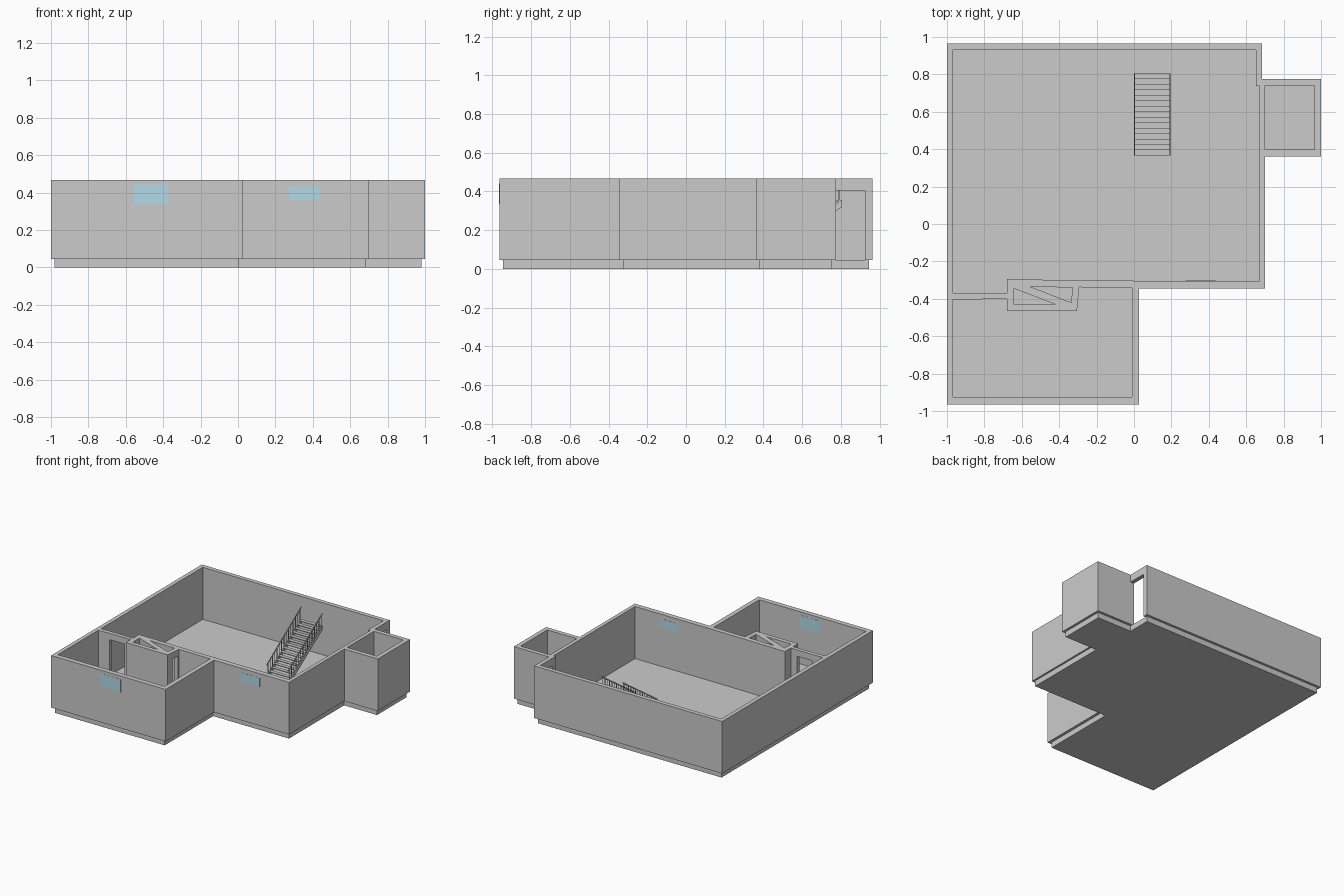
import bpy, bmesh
from mathutils import Vector

if "Cube" in bpy.data.objects:
    bpy.data.objects.remove(bpy.data.objects["Cube"])

FLOOR, TOP = 0.045, 0.467


def prism(name, pts, z0, z1):
    """Extrude a plan outline between two heights."""
    bm = bmesh.new()
    face = bm.faces.new([bm.verts.new((x, y, z0)) for x, y in pts])
    ext = bmesh.ops.extrude_face_region(bm, geom=[face])
    for v in ext["geom"]:
        if isinstance(v, bmesh.types.BMVert):
            v.co.z = z1
    bmesh.ops.recalc_face_normals(bm, faces=bm.faces)
    me = bpy.data.meshes.new(name)
    bm.to_mesh(me)
    bm.free()
    ob = bpy.data.objects.new(name, me)
    bpy.context.collection.objects.link(ob)
    return ob


def box(name, x0, x1, y0, y1, z0, z1):
    return prism(name, [(x0, y0), (x1, y0), (x1, y1), (x0, y1)], z0, z1)


def side_panel(name, x0, x1, yz):
    """Extrude a side (y, z) outline along x."""
    ob = prism(name, yz, x0, x1)
    for v in ob.data.vertices:
        y, z, x = v.co
        v.co = Vector((x, y, z))
    return ob


def cut(target, cutter):
    mod = target.modifiers.new("cut", "BOOLEAN")
    mod.operation, mod.solver, mod.object = "DIFFERENCE", "EXACT", cutter
    bpy.context.view_layer.objects.active = target
    bpy.ops.object.modifier_apply(modifier=mod.name)
    bpy.data.objects.remove(cutter)


# Floor slab, slightly inset under the walls
prism("floor_slab", [(-.98, -.945), (.005, -.945), (.005, -.325), (.685, -.325),
                     (.685, .38), (.98, .38), (.98, .755), (.667, .755),
                     (.667, .945), (-.98, .945)], 0, FLOOR)

# Wall block
walls = prism("walls", [(-1, -.965), (.027, -.965), (.027, -.345), (.7, -.345),
                        (.7, .362), (1, .362), (1, .775), (.685, .775),
                        (.685, .965), (-1, .965)], FLOOR, TOP)

# Rooms and closets carved out of the block
rooms = [
    [(-.967, .93), (.652, .93), (.652, .737), (.67, .737), (.67, -.305),
     (-.18, -.303), (-.68, -.295), (-.68, -.37), (-.967, -.37)],
    [(-.967, -.405), (-.68, -.4), (-.68, -.465), (-.305, -.465),
     (-.293, -.338), (-.01, -.342), (-.01, -.925), (-.967, -.925)],
    [(.7, .398), (.965, .398), (.965, .74), (.7, .74)],
    [(-.642, -.345), (-.642, -.43), (-.42, -.43)],
    [(-.555, -.335), (-.33, -.34), (-.335, -.42)],
]
for pts in rooms:
    cut(walls, prism("room_cutter", pts, -.1, .6))

# Doorways: partition, closet side, outside door
for d in [(-.87, -.735, -.43, -.34, .415), (-.345, -.28, -.41, -.35, .415),
          (.62, .72, .776, .925, .405)]:
    cut(walls, box("door_cutter", d[0], d[1], d[2], d[3], -.1, d[4]))

# Windows: openings filled with pale blue glass
glass = bpy.data.materials.new("glass")
glass.diffuse_color = (.45, .7, .8, .4)
glass.use_nodes = True
glass.node_tree.nodes["Principled BSDF"].inputs["Base Color"].default_value = glass.diffuse_color
for name, x0, x1, y0, y1, z0, z1 in [
        ("large_window", -.56, -.375, -.965, -.925, .335, .44),
        ("small_window", .275, .437, -.345, -.304, .36, .43)]:
    cut(walls, box("window_cutter", x0, x1, y0 - .02, y1 + .02, z0, z1))
    box(name, x0, x1, y0 - .001, y1 + .001, z0, z1).data.materials.append(glass)

# Staircase
SX0, SX1, SY0, SY1, N = 0.0, .195, .365, .805, 15
run, rise = (SY1 - SY0) / N, .31 / N
for i in range(N):
    y, z = SY0 + i * run, FLOOR + (i + 1) * rise
    box("tread", SX0 + .004, SX1 - .004, y, y + run, z - .006, z)
    for x in (SX0, SX1 - .004):
        box("baluster", x, x + .004, y + run / 2 - .002, y + run / 2 + .002, z - .01, z + .092)

# Stringers and handrails on both sides
z0, z1 = FLOOR + rise, FLOOR + .31
for x in (SX0, SX1 - .005):
    side_panel("stringer", x, x + .005, [(SY0, FLOOR), (SY0 + .03, FLOOR),
               (SY1, z1 - .035), (SY1, z1), (SY0, z0)])
    side_panel("handrail", x, x + .005, [(SY0, z0 + .08), (SY1, z1 + .09),
               (SY1, z1 + .1), (SY0, z0 + .09)])
